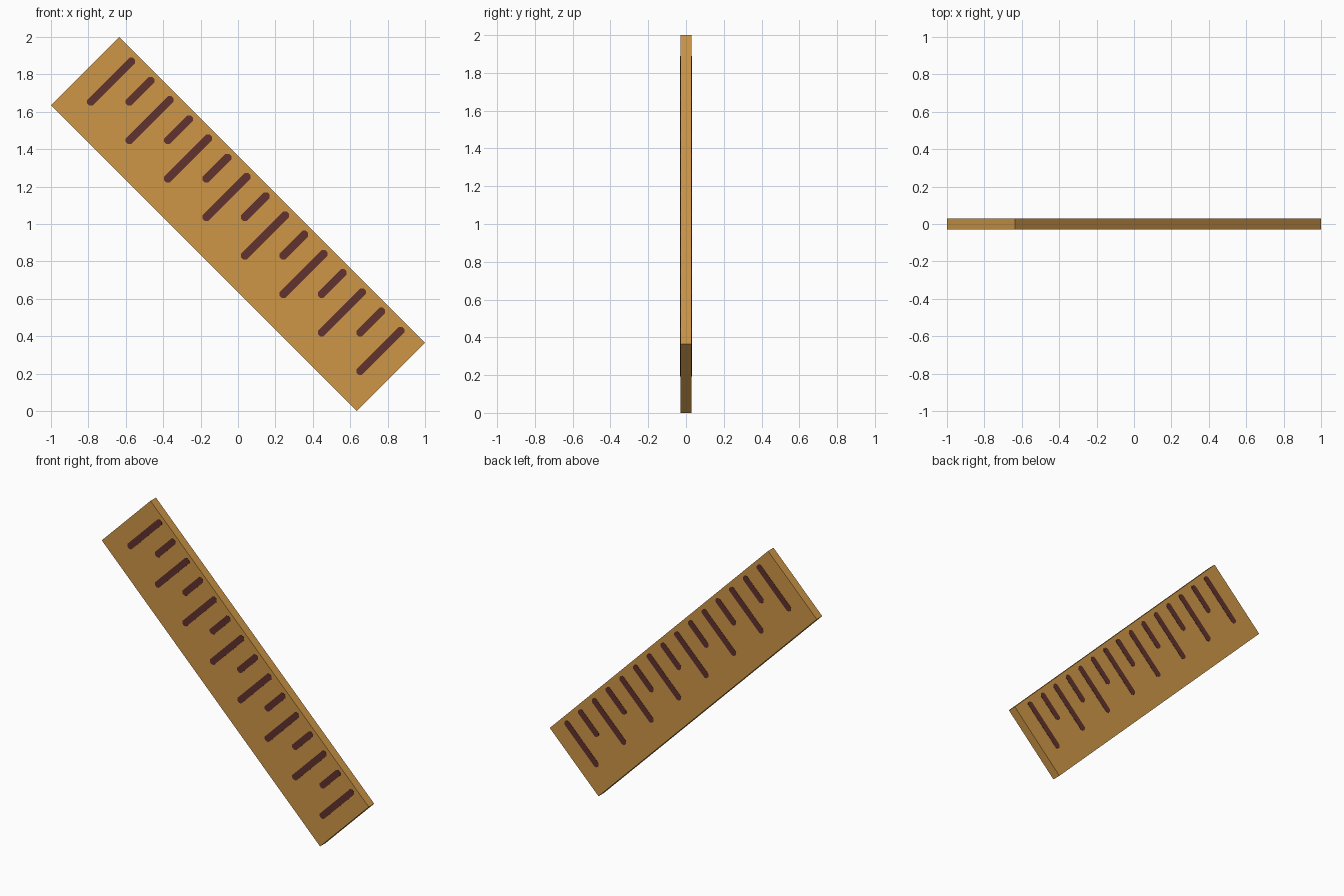
import bpy, bmesh, math
from mathutils import Matrix

if "Cube" in bpy.data.objects:
    bpy.data.objects.remove(bpy.data.objects["Cube"])

LENGTH, WIDTH, HALF_T = 2.312, 0.516, 0.029
PITCH = 0.1455

def material(name, rgb):
    m = bpy.data.materials.new(name)
    m.diffuse_color = (*rgb, 1)
    m.use_nodes = True
    m.node_tree.nodes["Principled BSDF"].inputs["Base Color"].default_value = m.diffuse_color
    return m

wood = material("warm_wood", (0.61, 0.305, 0.062))
ink = material("dark_brown", (0.118, 0.032, 0.027))

# Local x runs along the ruler, local z across it; tilted 45 degrees
TILT = Matrix.Translation((0, 0, 1)) @ Matrix.Rotation(math.radians(45), 4, 'Y')

def finish(name, bm, mat):
    bmesh.ops.recalc_face_normals(bm, faces=bm.faces)
    bm.transform(TILT)
    me = bpy.data.meshes.new(name)
    bm.to_mesh(me)
    bm.free()
    me.materials.append(mat)
    ob = bpy.data.objects.new(name, me)
    bpy.context.collection.objects.link(ob)

def prism(bm, outline, y0, y1):
    face = bm.faces.new([bm.verts.new((x, y0, z)) for x, z in outline])
    ext = bmesh.ops.extrude_face_region(bm, geom=[face])["geom"]
    verts = [g for g in ext if isinstance(g, bmesh.types.BMVert)]
    bmesh.ops.translate(bm, verts=verts, vec=(0, y1 - y0, 0))

def chamfered(x, z0, z1, r=0.021, c=0.012):
    return [(x - r, z0 + c), (x - r + c, z0), (x + r - c, z0), (x + r, z0 + c),
            (x + r, z1 - c), (x + r - c, z1), (x - r + c, z1), (x - r, z1 - c)]

# Flat ruler board
bm = bmesh.new()
a, b = LENGTH / 2, WIDTH / 2
prism(bm, [(-a, -b), (a, -b), (a, b), (-a, b)], -HALF_T, HALF_T)
finish("ruler_board", bm, wood)

# Alternating long and short tick marks on both faces
for name, side in (("front_ticks", -1), ("back_ticks", 1)):
    bm = bmesh.new()
    for i in range(15):
        low = -0.114 if i % 2 == 0 else 0.031
        prism(bm, chamfered((i - 7) * PITCH, low, 0.231),
              side * (HALF_T - 0.001), side * (HALF_T + 0.0015))
    finish(name, bm, ink)
